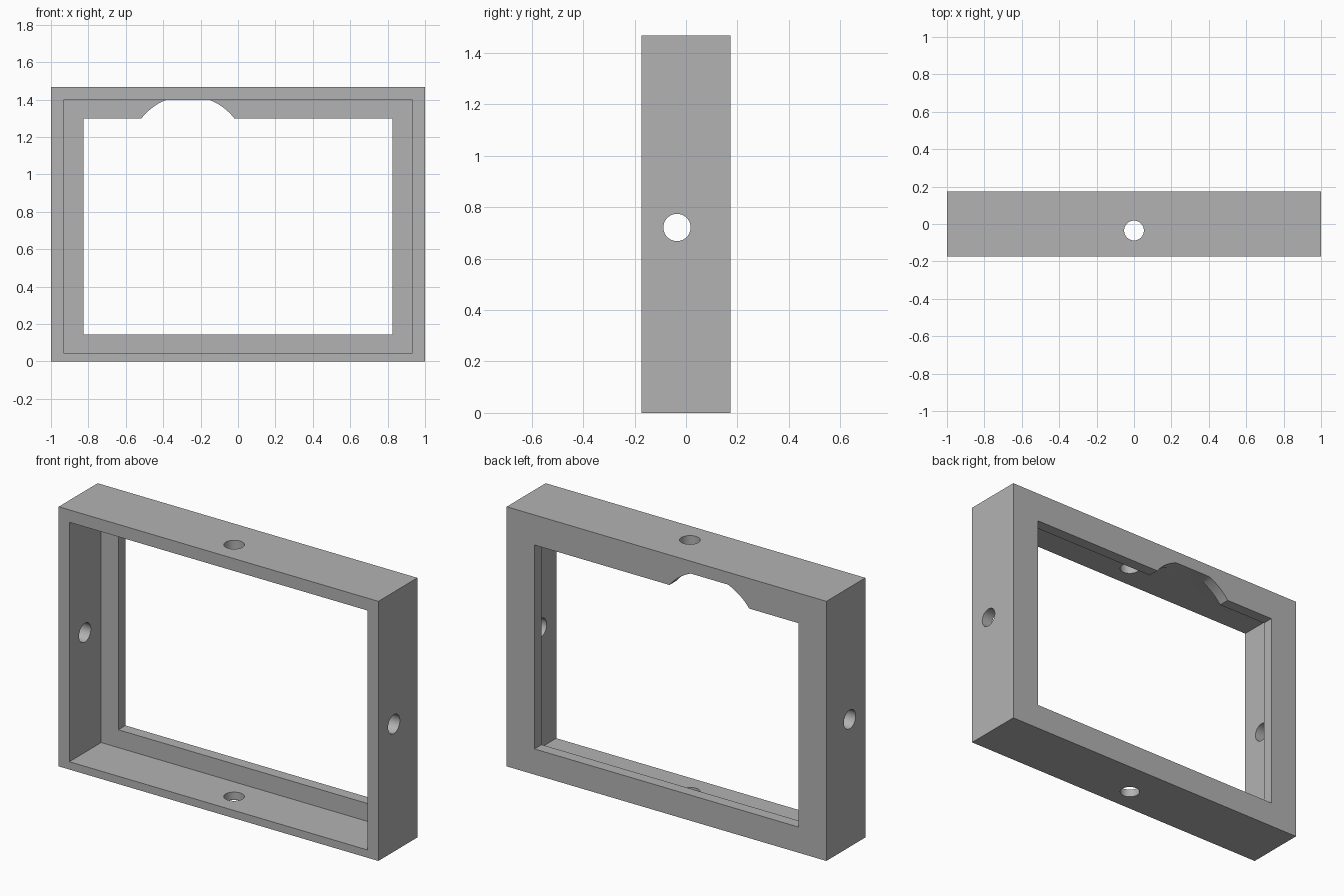
import bpy, bmesh, math
from mathutils import Vector

old = bpy.data.objects.get("Cube")
if old:
    bpy.data.objects.remove(old, do_unlink=True)

# Overall sizes
HALF_W, HEIGHT, HALF_D = 1.0, 1.468, 0.174
POCKET_X, POCKET_LOW, POCKET_TOP = 0.933, 0.044, 1.398
OPEN_X, OPEN_LOW, OPEN_TOP = 0.826, 0.145, 1.298
LIP_Y = 0.11                                   # front face of the rear lip
HOLE_R, HOLE_Y = 0.053, (LIP_Y - HALF_D) / 2 - 0.003
HOLE_Z = (POCKET_LOW + POCKET_TOP) / 2

grey = bpy.data.materials.new("plain grey")
grey.use_nodes = True
colour = (0.45, 0.45, 0.45, 1)
grey.diffuse_color = colour
grey.node_tree.nodes["Principled BSDF"].inputs["Base Color"].default_value = colour


def prism(name, outline, axis, start, end):
    """Extrude a closed outline along one axis; the other two axes hold its points."""
    bm = bmesh.new()
    verts = []
    for a, b in outline:
        p = [a, b]
        p.insert(axis, start)
        verts.append(bm.verts.new(p))
    face = bm.faces.new(verts)
    new = bmesh.ops.extrude_face_region(bm, geom=[face])["geom"]
    shift = Vector((0, 0, 0))
    shift[axis] = end - start
    bmesh.ops.translate(bm, vec=shift,
                        verts=[g for g in new if isinstance(g, bmesh.types.BMVert)])
    bmesh.ops.recalc_face_normals(bm, faces=bm.faces)
    mesh = bpy.data.meshes.new(name)
    bm.to_mesh(mesh)
    bm.free()
    mesh.materials.append(grey)
    obj = bpy.data.objects.new(name, mesh)
    bpy.context.collection.objects.link(obj)
    return obj


def rectangle(half_x, low, top):
    return [(-half_x, low), (half_x, low), (half_x, top), (-half_x, top)]


def arc(cx, cy, r, start, end, steps):
    angles = [start + (end - start) * i / steps for i in range(steps + 1)]
    return [(cx + r * math.cos(t), cy + r * math.sin(t)) for t in angles]


def cut(target, cutter):
    cutter.hide_render = True
    mod = target.modifiers.new(cutter.name, "BOOLEAN")
    mod.operation, mod.solver, mod.object = "DIFFERENCE", "EXACT", cutter
    bpy.context.view_layer.objects.active = target
    bpy.ops.object.modifier_apply(modifier=mod.name)
    bpy.data.objects.remove(cutter, do_unlink=True)


# Outer block with a front pocket and a smaller opening through the rear lip
frame = prism("frame", rectangle(HALF_W, 0, HEIGHT), 1, -HALF_D, HALF_D)
cut(frame, prism("pocket", rectangle(POCKET_X, POCKET_LOW, POCKET_TOP), 1, -0.5, LIP_Y))
cut(frame, prism("opening", rectangle(OPEN_X, OPEN_LOW, OPEN_TOP), 1, 0, 0.5))

# Flat-topped round notch in the upper lip
NOTCH_X, NOTCH_Z, NOTCH_R = -0.268, 1.104, 0.316
flat = math.asin((POCKET_TOP - NOTCH_Z) / NOTCH_R)
notch = (arc(NOTCH_X, NOTCH_Z, NOTCH_R, 0, flat, 16)
         + arc(NOTCH_X, NOTCH_Z, NOTCH_R, math.pi - flat, math.pi, 16))
cut(frame, prism("notch", notch, 1, 0, 0.5))

# Round holes straight through the sides, and through the top and bottom
turn = 2 * math.pi * 47 / 48
cut(frame, prism("side_holes", arc(HOLE_Y, HOLE_Z, HOLE_R, 0, turn, 47), 0, -1.5, 1.5))
cut(frame, prism("upright_holes", arc(0, HOLE_Y, HOLE_R, 0, turn, 47), 2, -0.5, 2))

# Smooth the hole and notch walls, keeping the corners sharp
bpy.ops.object.select_all(action="DESELECT")
frame.select_set(True)
bpy.context.view_layer.objects.active = frame
bpy.ops.object.shade_smooth_by_angle(angle=math.radians(30))
